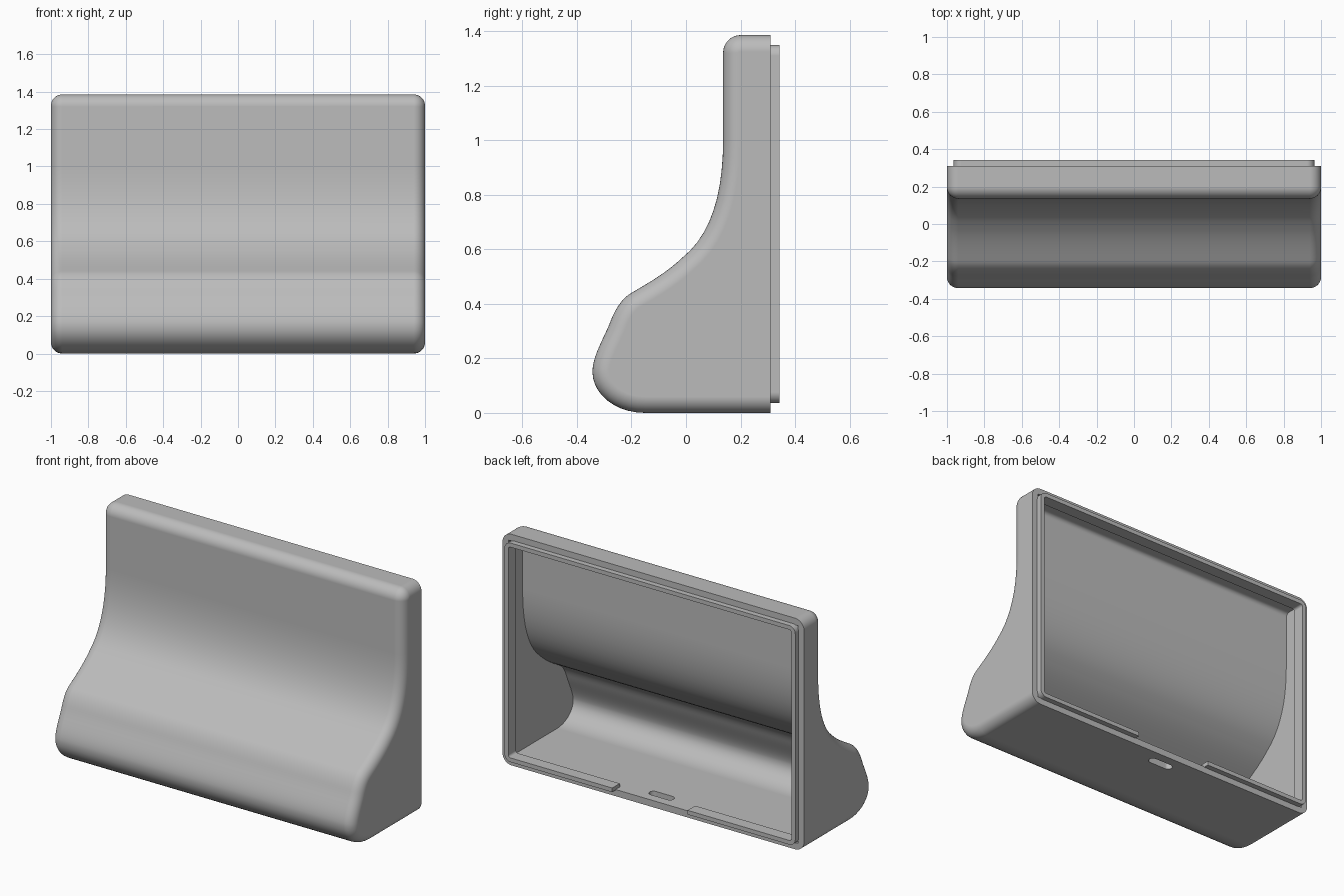
import bpy, bmesh, math
from mathutils import Vector
from mathutils.geometry import interpolate_bezier

if "Cube" in bpy.data.objects:
    bpy.data.objects.remove(bpy.data.objects["Cube"])

BACK, TOP, WALL, FILLET = 0.31, 1.385, 0.04, 0.06

grey = bpy.data.materials.new("light grey plastic")
grey.use_nodes = True
grey.diffuse_color = (0.5, 0.5, 0.5, 1)
grey.node_tree.nodes["Principled BSDF"].inputs["Base Color"].default_value = (0.5, 0.5, 0.5, 1)


def finish(bm, name):
    bmesh.ops.recalc_face_normals(bm, faces=bm.faces)
    mesh = bpy.data.meshes.new(name)
    bm.to_mesh(mesh)
    bm.free()
    mesh.materials.append(grey)
    obj = bpy.data.objects.new(name, mesh)
    bpy.context.collection.objects.link(obj)
    return obj


def loft(rings, name):
    """Skin a list of equal-length closed rings and cap both ends."""
    bm = bmesh.new()
    loops = [[bm.verts.new(p) for p in ring] for ring in rings]
    n = len(loops[0])
    for a, b in zip(loops, loops[1:]):
        for i in range(n):
            j = (i + 1) % n
            bm.faces.new((a[i], a[j], b[j], b[i]))
    bm.faces.new(loops[0])
    bm.faces.new(loops[-1])
    return finish(bm, name)


# Side profile in (y, z), from the back of the base round to the back of the top
segments = [
    ((-.15, 0), (-.26, 0), (-.343, .07), (-.343, .15)),
    ((-.343, .15), (-.343, .21), (-.3, .275), (-.278, .333)),
    ((-.278, .333), (-.26, .38), (-.235, .42), (-.2, .44)),
    ((-.2, .44), (-.14, .475), (-.07, .515), (-.015, .568)),
    ((-.015, .568), (.09, .65), (.136, .8), (.136, 1.0)),
    ((.136, 1.32), (.136, 1.356), (.165, TOP), (.2, TOP)),
]
profile = [Vector((BACK, 0))]
for a, h1, h2, b in segments:
    pts = interpolate_bezier(Vector(a), Vector(h1), Vector(h2), Vector(b), 11)
    for p in pts:
        p = Vector((p[0], p[1]))
        if (p - profile[-1]).length > 1e-4:
            profile.append(p)
profile.append(Vector((BACK, TOP)))


def inset(d):
    """Profile moved inward by d."""
    out = []
    for i, p in enumerate(profile):
        t = Vector((0, 0))
        if i > 0:
            t += (p - profile[i - 1]).normalized()
        if i < len(profile) - 1:
            t += (profile[i + 1] - p).normalized()
        t.normalize()
        out.append(p + Vector((t.y, -t.x)) * d)
    out[0].x = out[-1].x = BACK
    return out


def ring(x, d):
    return [(x, p.x, p.y) for p in inset(d)]


# Outer body with rounded side edges
STEPS = 8
angles = [math.pi / 2 * i / STEPS for i in range(STEPS + 1)]
right = [(1 - FILLET + FILLET * math.sin(a), FILLET * (1 - math.cos(a))) for a in angles]
rings = [ring(-x, d) for x, d in reversed(right)] + [ring(x, d) for x, d in right]
housing = loft(rings, "housing")

# Cavity cutter, open at the back
cavity = [p for p in inset(WALL)]
cavity[0].x = cavity[-1].x = BACK + 0.1
cavity_cutter = loft([[(s * (1 - WALL), p.x, p.y) for p in cavity] for s in (-1, 1)], "cavity_cutter")

# Cable slot through the floor
slot = []
for side in (1, -1):
    for i in range(9):
        a = -math.pi / 2 + math.pi * i / 8
        slot.append((side * (0.055 + 0.025 * math.cos(a)), 0.23 + side * 0.025 * math.sin(a)))
slot_cutter = loft([[(x, y, z) for x, y in slot] for z in (-0.1, 0.1)], "slot_cutter")

for cutter in (cavity_cutter, slot_cutter):
    mod = housing.modifiers.new(cutter.name, "BOOLEAN")
    mod.operation = "DIFFERENCE"
    mod.solver = "EXACT"
    mod.object = cutter
    bpy.context.view_layer.objects.active = housing
    bpy.ops.object.modifier_apply(modifier=mod.name)
    bpy.data.objects.remove(cutter)


# Locating lip round the opening, with a gap in the middle of the bottom run
def lip_path(d, radius):
    hx, lo, hi = 1 - d, d, TOP - d
    pts = [(0.25, lo)]
    corners = [(hx - radius, lo + radius, -90), (hx - radius, hi - radius, 0),
               (-hx + radius, hi - radius, 90), (-hx + radius, lo + radius, 180)]
    for cx, cz, start in corners:
        for i in range(7):
            a = math.radians(start + 15 * i)
            pts.append((cx + radius * math.cos(a), cz + radius * math.sin(a)))
    return pts + [(-0.25, lo)]


outer, inner = lip_path(0.036, 0.04), lip_path(0.061, 0.015)
lip = loft([[(o[0], 0.27, o[1]), (o[0], 0.342, o[1]), (i[0], 0.342, i[1]), (i[0], 0.27, i[1])]
            for o, i in zip(outer, inner)], "locating_lip")

# Smooth curves, sharp corners
for obj in (housing, lip):
    bpy.ops.object.select_all(action="DESELECT")
    obj.select_set(True)
    bpy.context.view_layer.objects.active = obj
    bpy.ops.object.shade_smooth_by_angle(angle=math.radians(30))
    weighted = obj.modifiers.new("weighted normals", "WEIGHTED_NORMAL")
    weighted.keep_sharp = True
